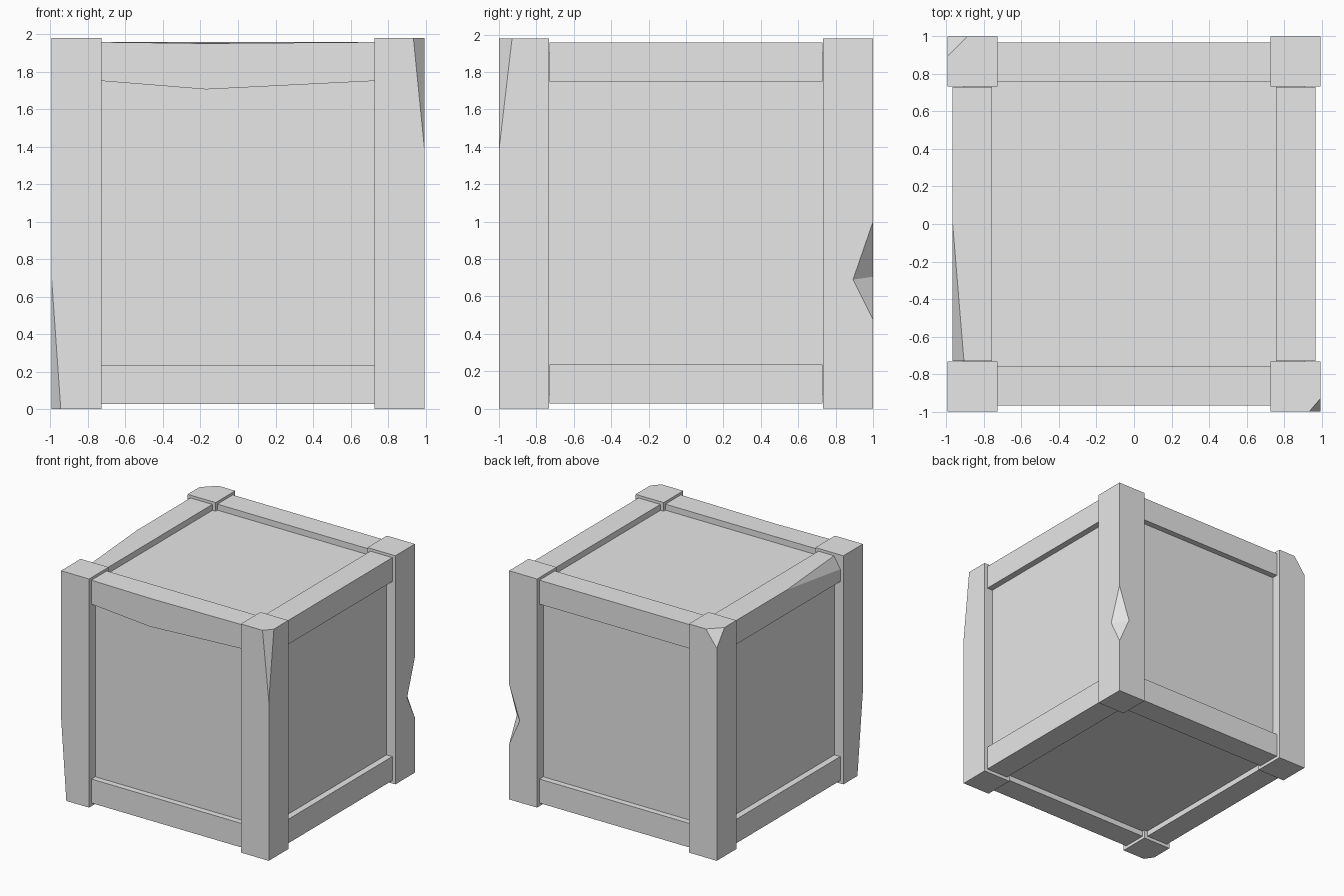
import bpy, bmesh
from mathutils import Vector

cube = bpy.data.objects.get("Cube")
if cube:
    bpy.data.objects.remove(cube, do_unlink=True)

grey = bpy.data.materials.new("plain_grey")
grey.use_nodes = True
colour = (0.8, 0.8, 0.8, 1)
grey.diffuse_color = colour
grey.node_tree.nodes["Principled BSDF"].inputs["Base Color"].default_value = colour

HX, HY, TOP = 0.995, 1.0, 1.98       # outer size of the crate
POST = 0.268                         # post width
MID = Vector((0, 0, TOP / 2))


def finish(bm, name):
    bmesh.ops.recalc_face_normals(bm, faces=bm.faces)
    mesh = bpy.data.meshes.new(name)
    bm.to_mesh(mesh)
    bm.free()
    mesh.materials.append(grey)
    obj = bpy.data.objects.new(name, mesh)
    bpy.context.collection.objects.link(obj)
    return obj


def box(lo, hi):
    bm = bmesh.new()
    bmesh.ops.create_cube(bm, size=1)
    lo, hi = Vector(lo), Vector(hi)
    for v in bm.verts:
        v.co = (lo + hi) / 2 + v.co * (hi - lo)
    return bm


def chip(bm, a, b, c):
    """Slice off the corner outside the plane through three points."""
    a, b, c = Vector(a), Vector(b), Vector(c)
    n = (b - a).cross(c - a).normalized()
    if n.dot(a - MID) < 0:
        n = -n
    geom = bm.verts[:] + bm.edges[:] + bm.faces[:]
    bmesh.ops.bisect_plane(bm, geom=geom, plane_co=a, plane_no=n, clear_outer=True)
    bmesh.ops.holes_fill(bm, edges=[e for e in bm.edges if e.is_boundary])


# Recessed panels as one inner body
finish(box((-0.912, -0.915, 0.075), (0.912, 0.915, 1.905)), "panels")

# Corner posts: (x chip, y chip, chip end height, chip tip height)
post_chips = {
    (1, -1): (0.06, 0.07, TOP, 1.38),
    (-1, -1): (0.05, 0.075, 0, 0.71),
    (-1, 1): (0.105, 0.105, TOP, 1.84),
}
posts = {}
for sx, side in ((-1, "left_side"), (1, "right_side")):
    for sy, end in ((-1, "front"), (1, "back")):
        xs = sorted((sx * HX, sx * (HX - POST)))
        ys = sorted((sy * HY, sy * (HY - POST)))
        bm = box((xs[0], ys[0], 0), (xs[1], ys[1], TOP))
        if (sx, sy) in post_chips:
            dx, dy, z_end, z_tip = post_chips[sx, sy]
            chip(bm, (sx * (HX - dx), sy * HY, z_end),
                 (sx * HX, sy * (HY - dy), z_end), (sx * HX, sy * HY, z_tip))
        posts[sx, sy] = finish(bm, f"{end}_post_{side}")

# Notch in the remaining post
corners = [Vector(p) for p in ((HX, 0.893, 0.69), (0.893, HY, 0.705),
                               (HX, HY, 1.0), (HX, HY, 0.475))]
centre = (corners[0] + corners[1]) / 2
bm = bmesh.new()
for p in corners:
    bm.verts.new(centre + (p - centre) * 1.5)
bmesh.ops.convex_hull(bm, input=bm.verts)
cutter = finish(bm, "notch_cutter")
cutter.hide_render = True
post = posts[1, 1]
mod = post.modifiers.new("notch", "BOOLEAN")
mod.operation, mod.solver, mod.object = "DIFFERENCE", "EXACT", cutter
bpy.context.view_layer.objects.active = post
bpy.ops.object.modifier_apply(modifier=mod.name)
bpy.data.objects.remove(cutter, do_unlink=True)

# Horizontal rails between the posts
OUT, IN, END = 0.967, 0.757, 0.73
for level, z0, z1 in (("bottom", 0.027, 0.235), ("top", 1.75, 1.957)):
    for s in (-1, 1):
        lo, hi = sorted((s * OUT, s * IN))
        rail = box((-END, lo, z0), (END, hi, z1))
        if level == "top" and s < 0:
            # Sagging front rail
            geom = rail.verts[:] + rail.edges[:] + rail.faces[:]
            bmesh.ops.bisect_plane(rail, geom=geom, plane_co=(-0.17, 0, 0), plane_no=(1, 0, 0))
            for v in rail.verts:
                if abs(v.co.x) < 0.5 and v.co.y < -0.9:
                    v.co.z -= 0.007 if v.co.z > 1.9 else 0.045
        finish(rail, f"{level}_rail_{'front' if s < 0 else 'back'}")

        rail = box((lo, -END, z0), (hi, END, z1))
        if level == "top" and s < 0:
            # Worn outer edge
            chip(rail, (-OUT, 0, z1), (-0.907, -END, z1), (-OUT, -END, z1 - 0.1))
        finish(rail, f"{level}_rail_{'left' if s < 0 else 'right'}_side")
